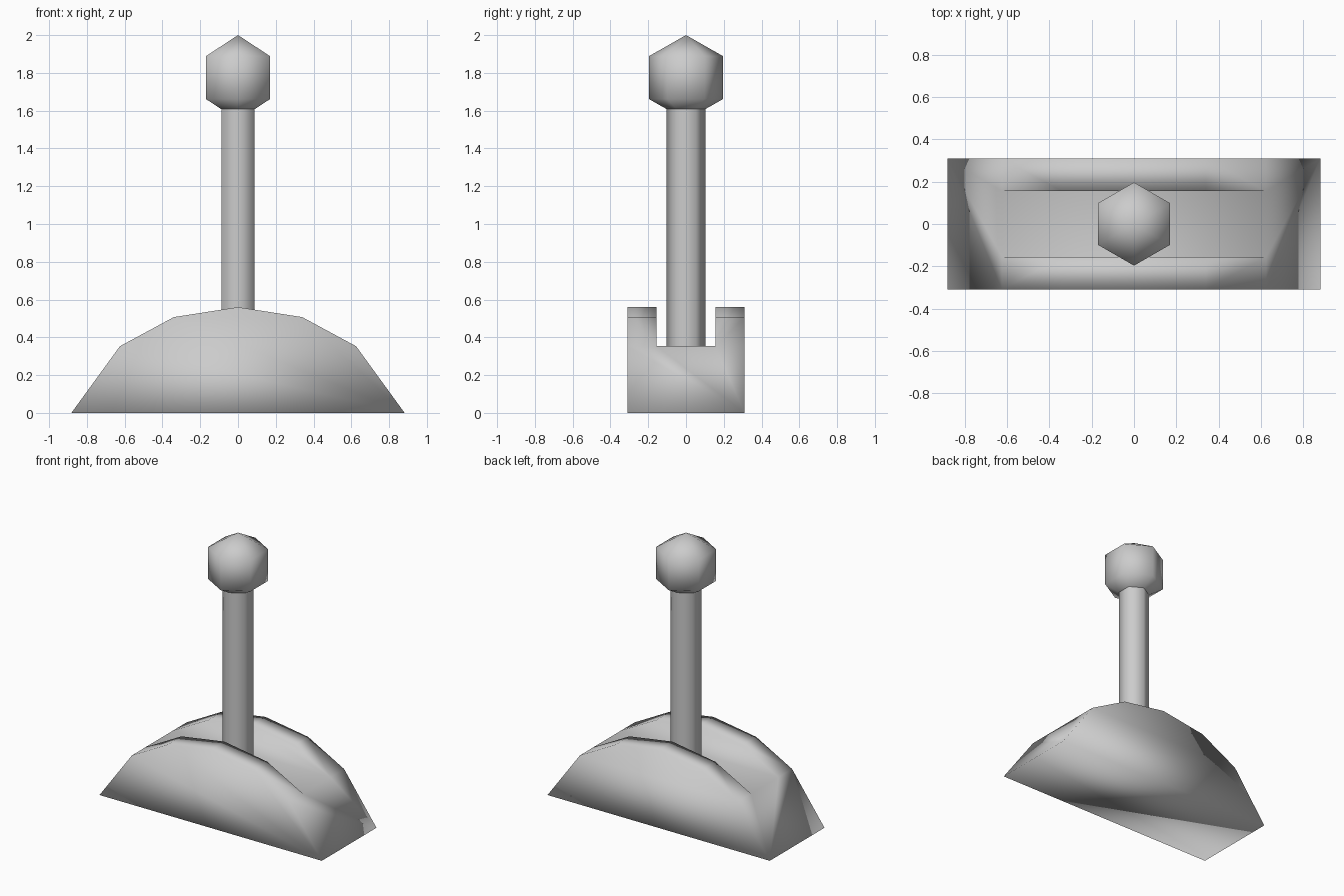
import bpy, bmesh
from math import sin, cos, pi

if "Cube" in bpy.data.objects:
    bpy.data.objects.remove(bpy.data.objects["Cube"])


def finish(bm, name):
    bmesh.ops.recalc_face_normals(bm, faces=bm.faces)
    mesh = bpy.data.meshes.new(name)
    bm.to_mesh(mesh)
    bm.free()
    mesh.shade_smooth()
    obj = bpy.data.objects.new(name, mesh)
    bpy.context.collection.objects.link(obj)
    return obj


def lathe(name, profile, sides=6):
    """Spin (radius, z) points around z, with corners on the y axis."""
    bm = bmesh.new()
    rings = []
    for r, z in profile:
        rings.append([bm.verts.new((r * sin(2 * pi * i / sides), r * cos(2 * pi * i / sides), z))
                      for i in range(sides)])
    for a, b in zip(rings, rings[1:]):
        for i in range(sides):
            j = (i + 1) % sides
            bm.faces.new((a[i], a[j], b[j], b[i]))
    bmesh.ops.remove_doubles(bm, verts=bm.verts, dist=1e-4)
    return finish(bm, name)


# Arched base with a slot along its length
arch = [(-0.625, 0.353), (-0.34, 0.507), (0, 0.56), (0.34, 0.507), (0.625, 0.353)]
foot, outer, inner = 0.882, 0.31, 0.155
bm = bmesh.new()
rows = [[bm.verts.new((x, y, z)) for x, z in arch] for y in (-outer, -inner, inner, outer)]
feet = [[bm.verts.new((x, y, 0)) for x in (-foot, foot)] for y in (-outer, outer)]

# Side faces, slot walls and the arched tops of both cheeks
for out, inn, ft in ((rows[0], rows[1], feet[0]), (rows[3], rows[2], feet[1])):
    bm.faces.new([ft[0], *out, ft[1]])
    bm.faces.new(inn)
    for i in range(len(arch) - 1):
        bm.faces.new((out[i], out[i + 1], inn[i + 1], inn[i]))

# Slot floor, underside and sloping ends
bm.faces.new((rows[1][0], rows[1][-1], rows[2][-1], rows[2][0]))
bm.faces.new((feet[0][0], feet[0][1], feet[1][1], feet[1][0]))
for end in (0, -1):
    bm.faces.new([feet[0][end], *[row[end] for row in rows], feet[1][end]])
finish(bm, "slotted_base")

# Lever rod standing on the slot floor
lathe("lever_rod", [(0.102, 0.353), (0.102, 1.61)])

# Low-poly ball knob
lathe("lever_knob", [(0, 1.55), (0.197, 1.662), (0.197, 1.888), (0, 2.0)])
